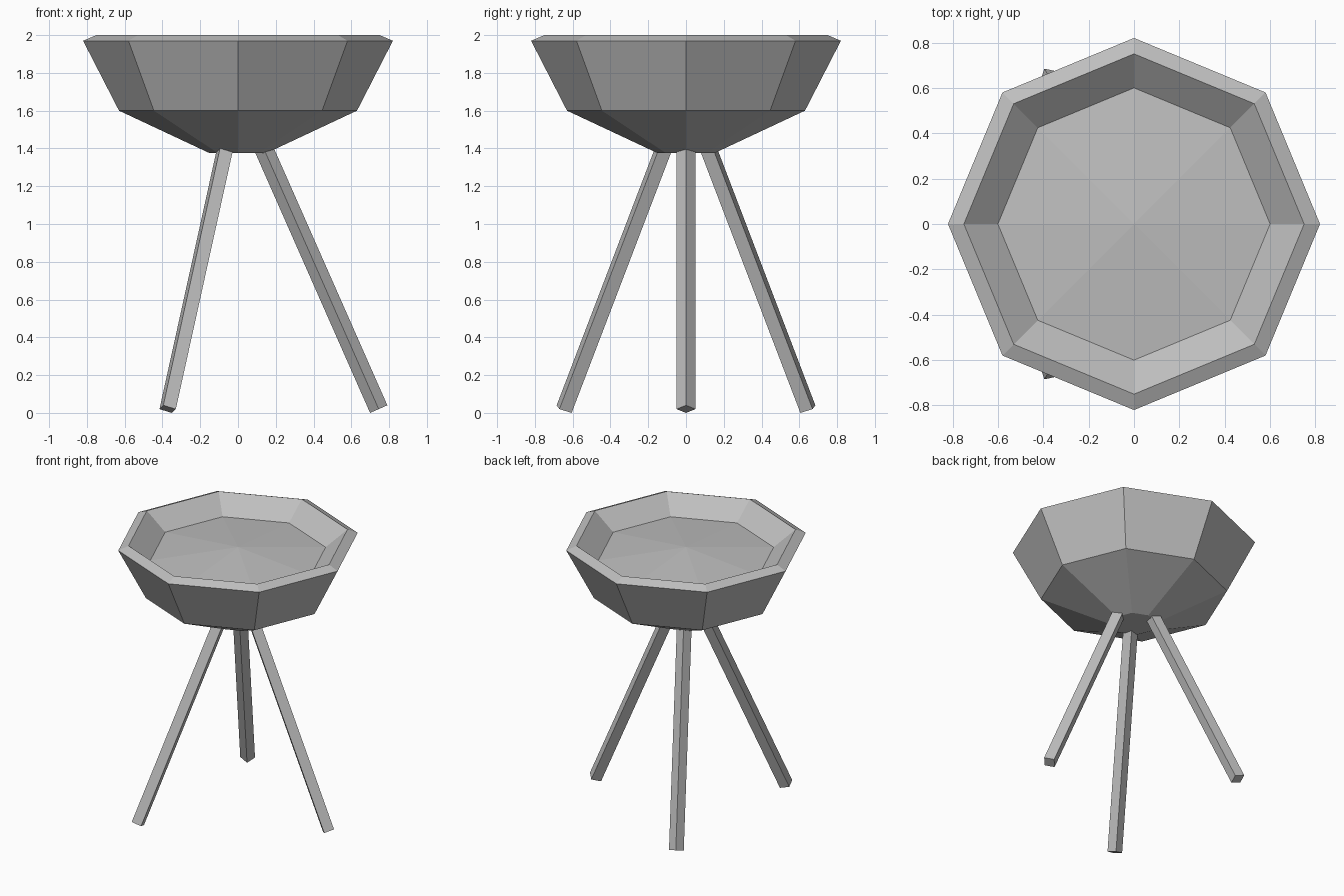
import bpy, bmesh
from math import cos, sin, pi, radians
from mathutils import Matrix, Vector

cube = bpy.data.objects.get("Cube")
if cube:
    bpy.data.objects.remove(cube)

# Single flat grey for everything
grey = bpy.data.materials.new("plain_grey")
grey.use_nodes = True
colour = (0.52, 0.52, 0.52, 1)
grey.diffuse_color = colour
grey.node_tree.nodes["Principled BSDF"].inputs["Base Color"].default_value = colour


def finish(bm, name):
    bmesh.ops.recalc_face_normals(bm, faces=bm.faces)
    mesh = bpy.data.meshes.new(name)
    bm.to_mesh(mesh)
    bm.free()
    mesh.materials.append(grey)
    obj = bpy.data.objects.new(name, mesh)
    bpy.context.collection.objects.link(obj)
    return obj


def bowl(name, profile, apex_z, sides=8):
    """Revolve (radius, z) points into a faceted bowl with a fanned floor."""
    bm = bmesh.new()
    rings = [[bm.verts.new((r * cos(2 * pi * i / sides), r * sin(2 * pi * i / sides), z))
              for i in range(sides)] for r, z in profile]
    bm.faces.new(rings[0])
    for low, high in zip(rings, rings[1:]):
        for i in range(sides):
            j = (i + 1) % sides
            bm.faces.new((low[i], low[j], high[j], high[i]))
    apex = bm.verts.new((0, 0, apex_z))
    last = rings[-1]
    for i in range(sides):
        bm.faces.new((last[i], last[(i + 1) % sides], apex))
    return finish(bm, name)


def leg(name, turn):
    """Square bar set edge-on, leaning in towards the bowl."""
    foot, top = Vector((0.745, 0, 0.02)), Vector((0.105, 0, 1.47))
    axis = top - foot
    bm = bmesh.new()
    bmesh.ops.create_cone(bm, cap_ends=True, segments=4, radius1=0.05, radius2=0.05,
                          depth=axis.length)
    tilt = axis.to_track_quat('Z', 'Y').to_matrix().to_4x4()
    # Keep one edge of the bar facing straight outwards
    tilt = Matrix.Rotation(-Vector((0, 0, 1)).angle(axis), 4, 'Y')
    place = Matrix.Rotation(turn, 4, 'Z') @ Matrix.Translation((foot + top) / 2) @ tilt
    bmesh.ops.transform(bm, matrix=place, verts=bm.verts)
    return finish(bm, name)


# Bowl: underside, flared wall, bevelled rim, inner wall and low domed floor
bowl("bowl", [(0.15, 1.375), (0.63, 1.6), (0.82, 1.97), (0.75, 2.0), (0.6, 1.88)], 1.93)

# Three splayed legs
for name, degrees in (("left_leg", 0), ("back_right_leg", 120), ("front_right_leg", 240)):
    leg(name, radians(degrees))
